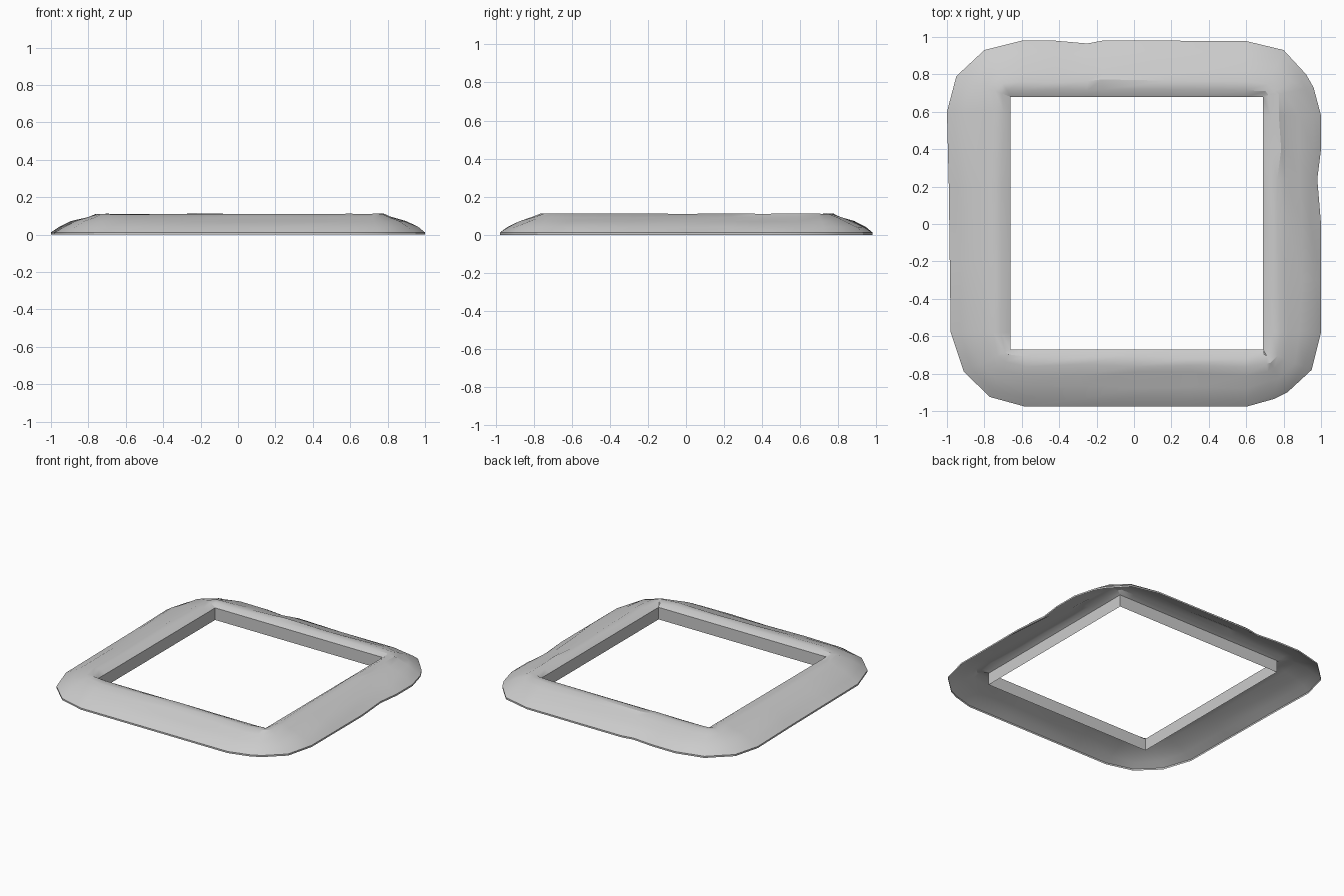
import bpy, bmesh, random

if "Cube" in bpy.data.objects:
    bpy.data.objects.remove(bpy.data.objects["Cube"])

random.seed(4)

# Hole limits and the worn outer outline (clockwise from the back left)
X0, X1, Y0, Y1 = -0.66, 0.69, -0.67, 0.68
outline = [(-0.6, 0.98), (-0.42, 0.98), (-0.25, 0.965), (-0.17, 0.98), (0.2, 0.98), (0.6, 0.978),
           (0.8, 0.93), (0.92, 0.8), (0.96, 0.73), (1.0, 0.58), (1.0, 0.4), (0.98, 0.24),
           (1.0, 0.0), (1.0, -0.3), (1.0, -0.58), (0.95, -0.78), (0.82, -0.9), (0.75, -0.935),
           (0.6, -0.977), (0.3, -0.977), (0.0, -0.977), (-0.3, -0.977), (-0.58, -0.977),
           (-0.77, -0.925), (-0.91, -0.79), (-0.98, -0.58), (-0.985, -0.2), (-0.99, 0.2),
           (-1.0, 0.6), (-0.95, 0.79), (-0.8, 0.93)]
# Cross-section: fraction from hole to outer edge, height
profile = [(0, 0), (0, 0.088), (0.13, 0.11), (0.28, 0.112), (0.43, 0.095),
           (0.65, 0.073), (0.85, 0.042), (1, 0.012), (1, 0)]


def clamp(v, lo, hi):
    return max(lo, min(hi, v))


# Stone rim: a shell, open underneath, with a square hole
bm = bmesh.new()
rows = []
for x, y in outline:
    ix, iy = clamp(x, X0, X1), clamp(y, Y0, Y1)
    row = []
    for i, (t, z) in enumerate(profile):
        if 1 < i < 7:
            t += random.uniform(-0.035, 0.035)
            z += random.uniform(-0.004, 0.001)
        row.append(bm.verts.new((ix + (x - ix) * t, iy + (y - iy) * t, z)))
    rows.append(row)
# Sharp hole corners need one shared inner edge
for a, b in zip(rows, rows[1:] + rows[:1]):
    for i in range(len(profile) - 1):
        bm.faces.new((a[i], b[i], b[i + 1], a[i + 1]))
bmesh.ops.remove_doubles(bm, verts=bm.verts, dist=0.0005)

# Bring the straight hole edges out to true corners
for x, y in ((X0, Y0), (X0, Y1), (X1, Y0), (X1, Y1)):
    for v in bm.verts:
        if abs(v.co.x - x) < 0.002 and abs(v.co.y - y) < 0.002:
            v.co.x, v.co.y = x, y
bmesh.ops.recalc_face_normals(bm, faces=bm.faces)
top = max(bm.faces, key=lambda f: abs(f.normal.z))
if top.normal.z < 0:
    bmesh.ops.reverse_faces(bm, faces=bm.faces)

mesh = bpy.data.meshes.new("stone_rim")
bm.to_mesh(mesh)
bm.free()
rim = bpy.data.objects.new("stone_rim", mesh)
bpy.context.collection.objects.link(rim)
bpy.context.view_layer.objects.active = rim
rim.select_set(True)
bpy.ops.object.shade_smooth_by_angle(angle=0.5)
